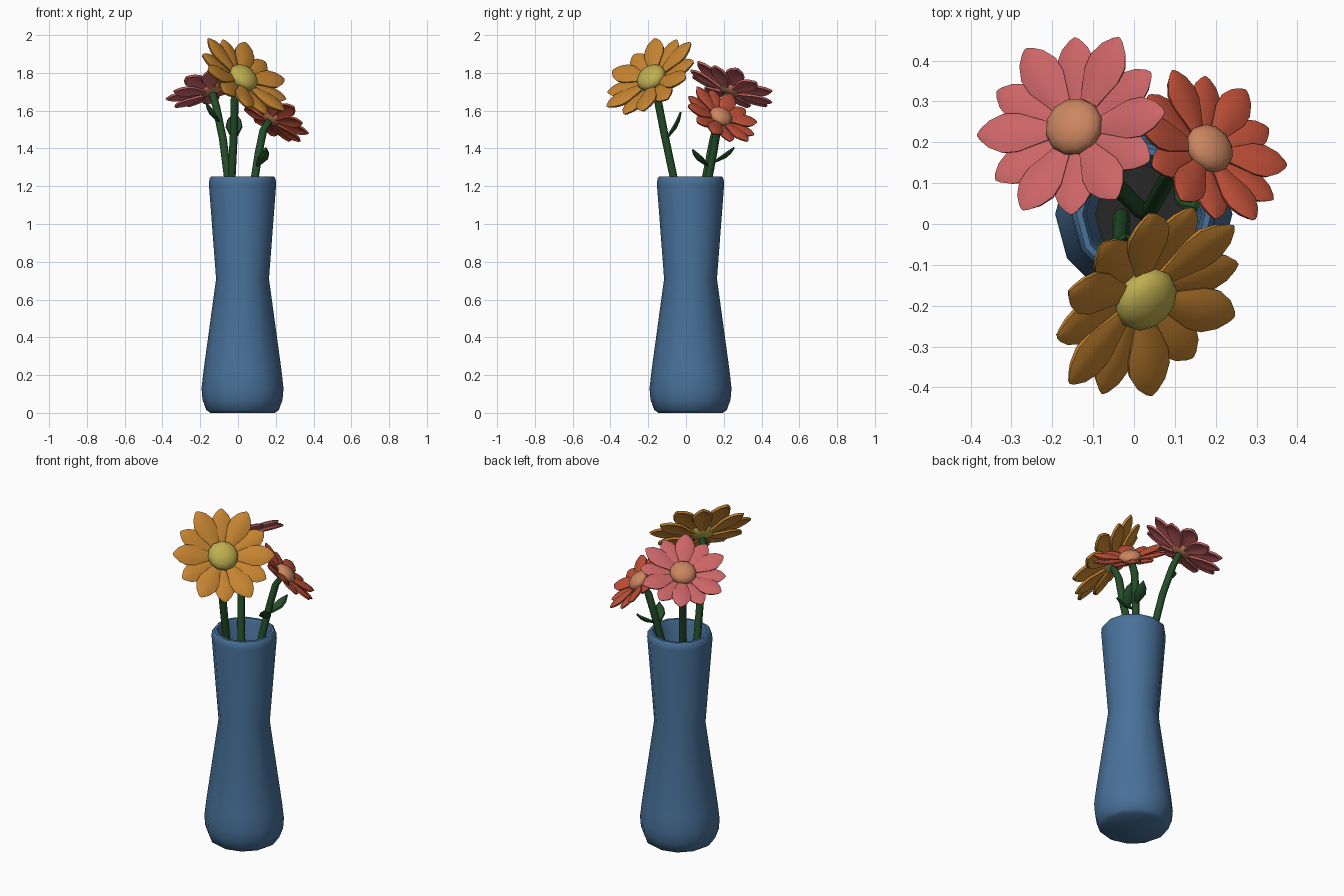
import bpy, bmesh, math
from mathutils import Vector, Matrix

cube = bpy.data.objects.get("Cube")
if cube:
    bpy.data.objects.remove(cube, do_unlink=True)


def material(name, *rgb):
    m = bpy.data.materials.new(name)
    m.use_nodes = True
    m.diffuse_color = (*rgb, 1)
    m.node_tree.nodes["Principled BSDF"].inputs["Base Color"].default_value = (*rgb, 1)
    return m


BLUE = material("vase_blue", .065, .165, .32)
SOIL = material("dark_soil", .02, .02, .02)
GREEN = material("stem_green", .017, .075, .022)
PINK = material("pink_petal", .60, .13, .135)
RED = material("red_petal", .52, .08, .04)
GOLD = material("gold_petal", .56, .23, .03)
TAN = material("tan_centre", .60, .24, .115)
YELLOW = material("yellow_centre", .52, .43, .08)


def add_mesh(name, bm, mat, angle=50):
    bmesh.ops.recalc_face_normals(bm, faces=bm.faces)
    me = bpy.data.meshes.new(name)
    bm.to_mesh(me)
    bm.free()
    me.materials.append(mat)
    ob = bpy.data.objects.new(name, me)
    bpy.context.collection.objects.link(ob)
    bpy.ops.object.select_all(action='DESELECT')
    ob.select_set(True)
    bpy.context.view_layer.objects.active = ob
    bpy.ops.object.shade_smooth_by_angle(angle=math.radians(angle))
    return ob


def skin(bm, rings, closed=True):
    """Join consecutive rings of points with quads."""
    rows = [[bm.verts.new(p) for p in ring] for ring in rings]
    n = len(rows[0])
    for a, b in zip(rows, rows[1:]):
        for i in range(n if closed else n - 1):
            j = (i + 1) % n
            bm.faces.new((a[i], a[j], b[j], b[i]))
    return rows


def lathe(name, profile, mat, centre, sides=12):
    bm = bmesh.new()
    turn = [2 * math.pi * i / sides for i in range(sides)]
    rows = skin(bm, [[Vector((r * math.cos(t), r * math.sin(t), z)) + centre
                      for t in turn] for r, z in profile])
    bm.faces.new(rows[0])
    bm.faces.new(rows[-1])
    return add_mesh(name, bm, mat)


# Vase: outer wall, rounded lip, inner wall and inner floor
AXIS = Vector((.024, .024, 0))
lathe("vase", [(.17, 0), (.192, .015), (.212, .07), (.217, .13), (.207, .22), (.14, .71),
               (.178, 1.21), (.175, 1.24), (.165, 1.252), (.15, 1.252), (.141, 1.23),
               (.118, .72), (.12, .6)], BLUE, AXIS)
lathe("soil", [(.119, .70), (.119, .74)], SOIL, AXIS)


def leaf_rings(rows, fold):
    """Five-point cross rows; the sides drop by fold times their width."""
    return [[Vector((r, w * s, h - fold * w * s * s)) for s in (-1, -.55, 0, .55, 1)]
            for r, w, h in rows]


def thicken(bm, depth):
    bmesh.ops.recalc_face_normals(bm, faces=bm.faces)
    bmesh.ops.solidify(bm, geom=bm.faces[:], thickness=depth)


# Petal outline at unit length: distance, half width, rise
PETAL = [(.2, .07, -.02), (.4, .14, .03), (.58, .205, .075), (.74, .21, .10),
         (.88, .145, .11), (.97, .06, .10), (1, .012, .09)]


def flower(name, centre, normal, size, phase, petal_mat, centre_mat):
    n = Vector(normal).normalized()
    u = Vector((-n.y, n.x, 0)).normalized()
    w = n.cross(u)
    frame = Matrix((u, w, n)).transposed().to_4x4()
    frame.translation = centre

    # Two alternating layers of six petals
    bm = bmesh.new()
    for layer in range(2):
        for k in range(6):
            part = bmesh.new()
            skin(part, leaf_rings(PETAL, .22), closed=False)
            thicken(part, .05)
            place = (Matrix.Rotation(math.radians(phase + 60 * k + 30 * layer), 4, 'Z')
                     @ Matrix.Translation((0, 0, -.07 * layer))
                     @ Matrix.Scale(size * (1 - .05 * layer), 4))
            part.transform(frame @ Matrix.Translation((0, 0, -.02 * layer)) @ place
                           if layer == 0 else
                           frame @ Matrix.Translation((0, 0, .07 - .06 * size)) @ place)
            tmp = bpy.data.meshes.new("tmp")
            part.to_mesh(tmp)
            part.free()
            bm.from_mesh(tmp)
            bpy.data.meshes.remove(tmp)
    add_mesh(name + "_petals", bm, petal_mat)

    # Flattened ball in the middle
    bm = bmesh.new()
    bmesh.ops.create_uvsphere(bm, u_segments=12, v_segments=8, radius=.3 * size)
    bm.transform(frame @ Matrix.Diagonal((1, 1, .6, 1)))
    add_mesh(name + "_centre", bm, centre_mat)


def stem(name, points, radius=.021, sides=8):
    """Tapered tube with level rings through the points."""
    bm = bmesh.new()
    rows = skin(bm, [[Vector(p) + Vector((math.cos(t), math.sin(t), 0)) * radius
                      for t in (2 * math.pi * i / sides for i in range(sides))]
                     for p in points])
    bm.faces.new(rows[0])
    bm.faces.new(rows[-1])
    add_mesh(name, bm, GREEN)


def leaf(name, base, tip, width):
    base, tip = Vector(base), Vector(tip)
    along = tip - base
    length = along.length
    x = along.normalized()
    y = Vector((0, 0, 1)).cross(x).normalized()
    frame = Matrix((x, y, x.cross(y))).transposed().to_4x4()
    frame.translation = base
    bm = bmesh.new()
    shape = [(0, .1, 0), (.2, .5, -.05), (.5, 1, -.1), (.75, .8, -.07), (1, .06, .02)]
    skin(bm, leaf_rings([(r * length, w * width, h * length) for r, w, h in shape], -.3),
         closed=False)
    thicken(bm, .01)
    bm.transform(frame)
    add_mesh(name, bm, GREEN)


flower("gold_flower", (.03, -.185, 1.775), (.55, -.5, .66), .28, -6, GOLD, YELLOW)
flower("pink_flower", (-.147, .238, 1.725), (-.35, .35, .87), .245, 18, PINK, TAN)
flower("red_flower", (.185, .185, 1.57), (.53, .45, .71), .213, -16, RED, TAN)

stem("gold_stem", [(-.03, .02, .72), (-.035, -.06, 1.22), (-.022, -.115, 1.48),
                   (-.018, -.15, 1.66), (.02, -.175, 1.76)])
stem("pink_stem", [(.02, .03, .72), (-.05, .10, 1.22), (-.08, .145, 1.45),
                   (-.115, .19, 1.62), (-.14, .23, 1.71)])
stem("red_stem", [(.03, .02, .72), (.085, .115, 1.22), (.11, .145, 1.38),
                  (.135, .165, 1.50), (.175, .18, 1.56)])

leaf("gold_leaf", (-.022, -.11, 1.44), (-.02, -.02, 1.59), .045)
leaf("pink_leaf", (-.095, .16, 1.53), (-.175, .13, 1.64), .035)
leaf("red_leaf_back", (.105, .14, 1.32), (.15, .26, 1.40), .034)
leaf("red_leaf_front", (.10, .12, 1.30), (.155, .03, 1.39), .034)
